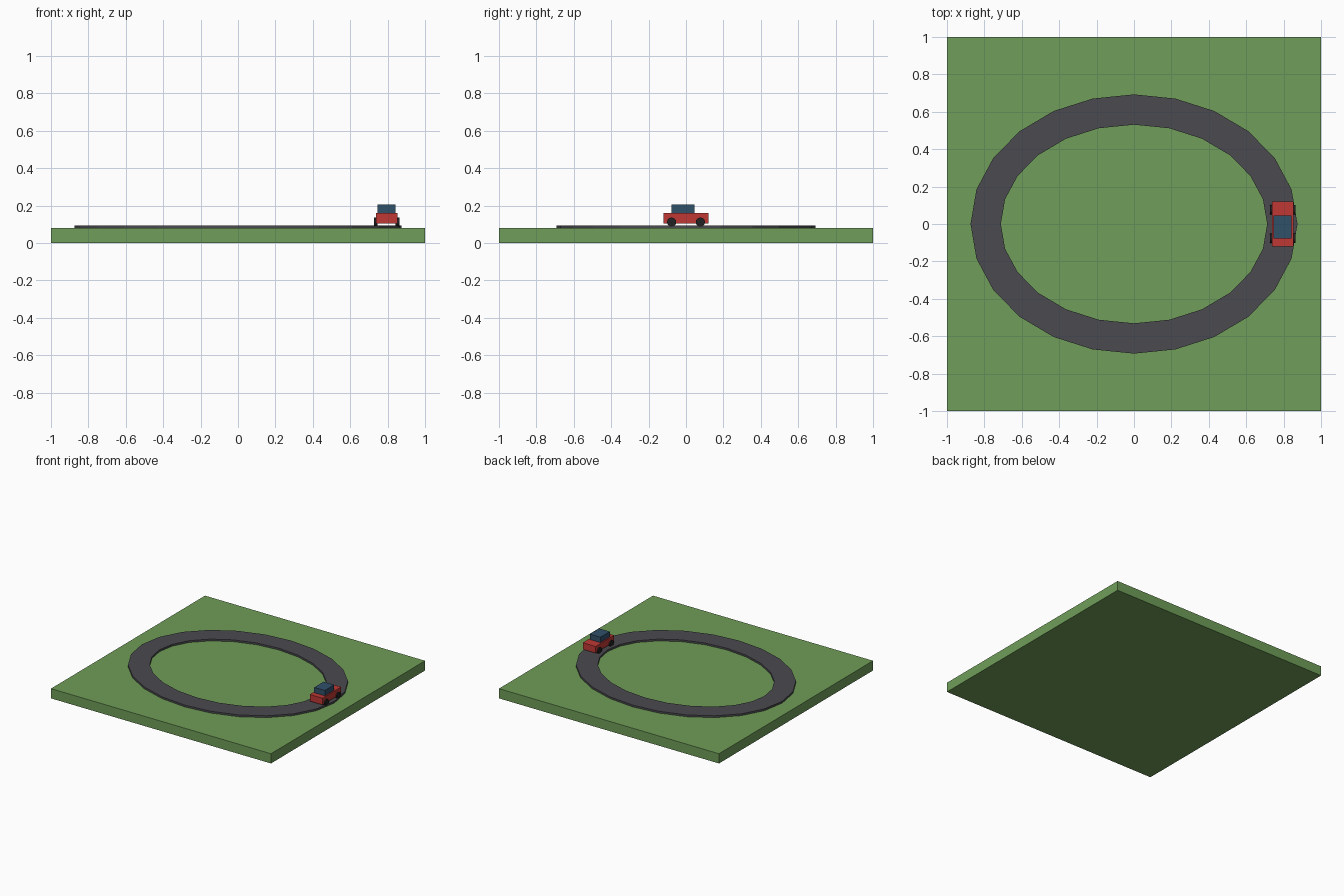
import bpy, bmesh, math

if "Cube" in bpy.data.objects:
    bpy.data.objects.remove(bpy.data.objects["Cube"])


def material(name, rgb):
    m = bpy.data.materials.new(name)
    m.diffuse_color = (*rgb, 1)
    m.use_nodes = True
    m.node_tree.nodes["Principled BSDF"].inputs["Base Color"].default_value = m.diffuse_color
    return m


GRASS = material("grass", (0.16, 0.34, 0.10))
ASPHALT = material("asphalt", (0.07, 0.07, 0.08))
RED = material("red_paint", (0.52, 0.04, 0.035))
GLASS = material("glass", (0.03, 0.08, 0.14))
RUBBER = material("rubber", (0.015, 0.015, 0.017))


def box(name, x, y, z, mat):
    """Box from (min, max) ranges on each axis."""
    ranges = (x, y, z)
    bpy.ops.mesh.primitive_cube_add(size=1, location=[sum(r) / 2 for r in ranges])
    ob = bpy.context.object
    ob.name = name
    ob.scale = [r[1] - r[0] for r in ranges]
    bpy.ops.object.transform_apply(location=False, rotation=False, scale=True)
    ob.data.materials.append(mat)
    return ob


# Grass slab
box("ground", (-1, 1), (-1, 1), (0, 0.08), GRASS)

# Oval road: a rectangular section swept at constant width along an ellipse
A, B, HALF, SEGS = 0.793, 0.612, 0.081, 24
Z0, Z1 = 0.08, 0.095
bm = bmesh.new()
rings = []
for i in range(SEGS):
    t = 2 * math.pi * i / SEGS
    c, s = math.cos(t), math.sin(t)
    n = math.hypot(c / A, s / B)
    nx, ny = c / A / n, s / B / n
    section = ((-HALF, Z0), (HALF, Z0), (HALF, Z1), (-HALF, Z1))
    rings.append([bm.verts.new((A * c + nx * d, B * s + ny * d, z)) for d, z in section])
for i in range(SEGS):
    r, q = rings[i], rings[(i + 1) % SEGS]
    for k in range(4):
        j = (k + 1) % 4
        bm.faces.new((r[k], q[k], q[j], r[j]))
bmesh.ops.recalc_face_normals(bm, faces=bm.faces)
mesh = bpy.data.meshes.new("road")
bm.to_mesh(mesh)
bm.free()
mesh.materials.append(ASPHALT)
bpy.context.collection.objects.link(bpy.data.objects.new("road", mesh))

# Car on the right-hand bend
CX = 0.795
box("car_body", (CX - 0.058, CX + 0.058), (-0.121, 0.121), (0.106, 0.161), RED)
box("car_cabin", (CX - 0.048, CX + 0.048), (-0.077, 0.045), (0.161, 0.205), GLASS)

# Four wheels
for side, sx in (("left", -1), ("right", 1)):
    for end, sy in (("rear", -1), ("front", 1)):
        bpy.ops.mesh.primitive_cylinder_add(
            vertices=12, radius=0.025, depth=0.02,
            location=(CX + sx * 0.058, sy * 0.077, 0.112),
            rotation=(0, math.pi / 2, 0))
        wheel = bpy.context.object
        wheel.name = f"{end}_{side}_wheel"
        wheel.data.materials.append(RUBBER)
